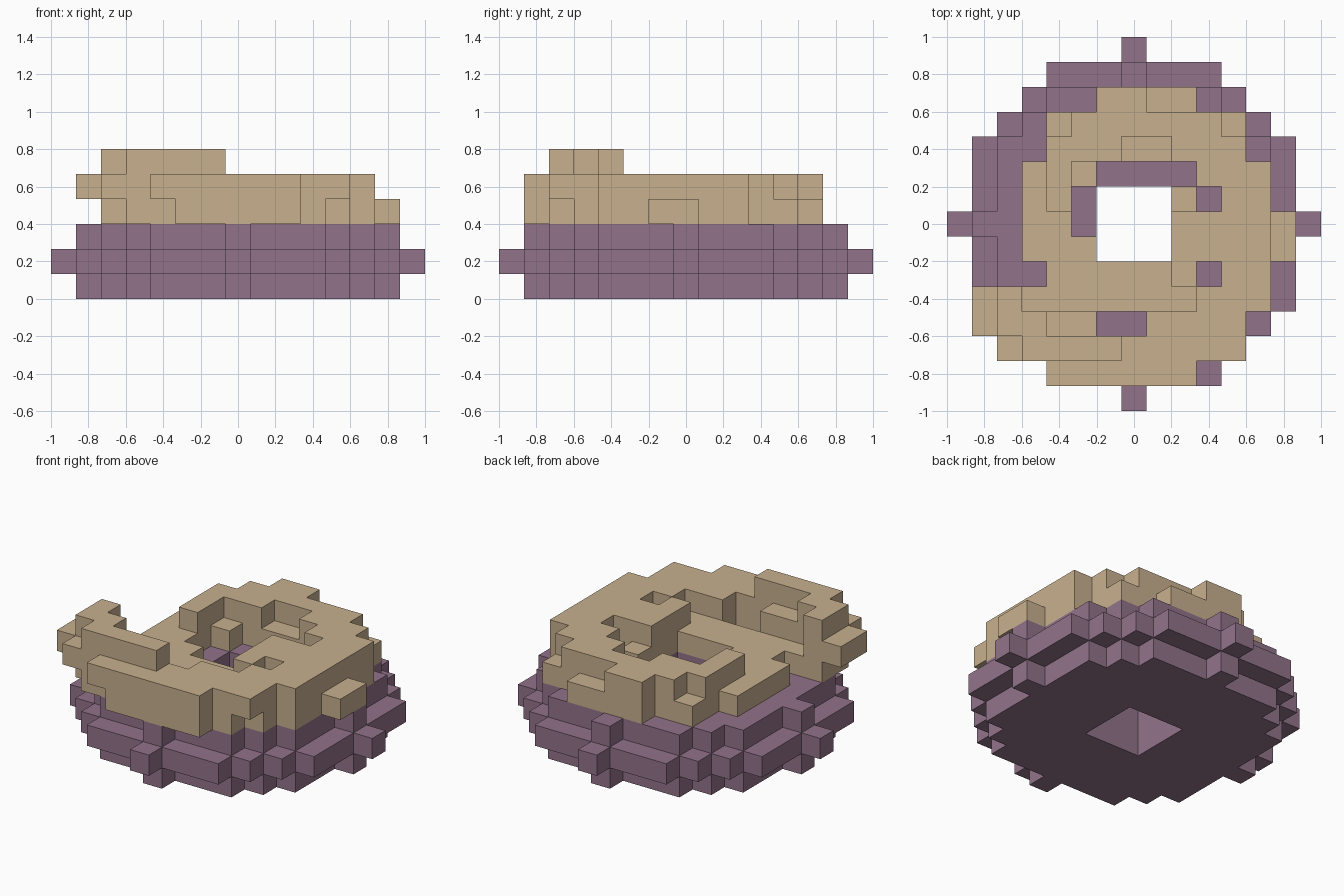
import bpy, bmesh
from mathutils import Vector

cube = bpy.data.objects.get("Cube")
if cube:
    bpy.data.objects.remove(cube, do_unlink=True)

UNIT = 2 / 15  # edge of one block


def material(name, rgb):
    m = bpy.data.materials.new(name)
    m.use_nodes = True
    color = (*rgb, 1)
    m.diffuse_color = color
    m.node_tree.nodes["Principled BSDF"].inputs["Base Color"].default_value = color
    return m


def block(x0, x1, y0, y1):
    """Grid cells of an inclusive rectangle."""
    return {(x, y) for x in range(x0, x1 + 1) for y in range(y0, y1 + 1)}


def disc(radius):
    return {(x, y) for x, y in block(-radius, radius, -radius, radius)
            if x * x + y * y <= radius * radius}


def lift(cells, level):
    return {(x, y, level) for x, y in cells}


# Dough ring: wide middle layer between two narrower ones, square hole
hole = block(-1, 1, -1, 1)
dough = set()
for level, radius in enumerate((6, 7, 6)):
    dough |= lift(disc(radius) - hole, level)

# Icing footprint, drawn as a disc of rectangles
footprint = set().union(
    block(-1, 2, 5, 5), block(-3, 4, 3, 4),
    block(-4, -2, 2, 2), block(3, 5, 2, 2),
    block(-4, -3, 0, 1), block(2, 2, 1, 1), block(4, 5, 1, 1),
    block(2, 6, -1, 0), block(-4, -2, -1, -1),
    block(-3, 2, -2, -2), block(4, 5, -2, -2),
    block(-6, 5, -3, -3), block(-6, -2, -4, -4), block(1, 4, -4, -4),
    block(-5, 4, -5, -5), block(-3, 2, -6, -6))

# Overhangs with nothing beneath, and low ledges of one block
overhang = block(-6, -6, -4, -3) | {(-5, -5), (-3, -6), (4, -5)}
ledge = set().union(
    block(1, 2, 5, 5), block(0, 1, 3, 3), {(-3, 4), (4, 4), (-2, 2), (2, 1)},
    block(-4, -4, -1, 2), block(-3, -3, -1, 0), {(-2, -1)},
    block(-3, 1, -2, -2), block(-4, 2, -3, -3), block(6, 6, -1, 0))
crest = block(-4, -1, -5, -5) | block(-5, -4, -4, -4) | {(-5, -3)}

icing = (lift(footprint - overhang, 3) | lift(footprint - ledge, 4)
         | lift(crest, 5))
solid = dough | icing


def build(name, cells, mat):
    """Make the outer skin of a set of blocks."""
    bm = bmesh.new()
    for cell in sorted(cells):
        center = Vector(cell) + Vector((0, 0, 0.5))
        for axis in range(3):
            for sign in (-1, 1):
                n = Vector((0, 0, 0))
                n[axis] = sign
                if tuple(int(c + d) for c, d in zip(cell, n)) in solid:
                    continue
                u = Vector((0, 0, 0))
                u[(axis + 1) % 3] = 0.5
                v = n.cross(u)
                mid = center + n / 2
                corners = (mid - u - v, mid + u - v, mid + u + v, mid - u + v)
                bm.faces.new([bm.verts.new(p * UNIT) for p in corners])
    bmesh.ops.remove_doubles(bm, verts=bm.verts, dist=UNIT / 100)
    mesh = bpy.data.meshes.new(name)
    bm.to_mesh(mesh)
    bm.free()
    mesh.materials.append(mat)
    obj = bpy.data.objects.new(name, mesh)
    bpy.context.collection.objects.link(obj)


build("dough_ring", dough, material("dusty purple", (0.287, 0.171, 0.254)))
build("icing", icing, material("tan", (0.578, 0.434, 0.275)))
